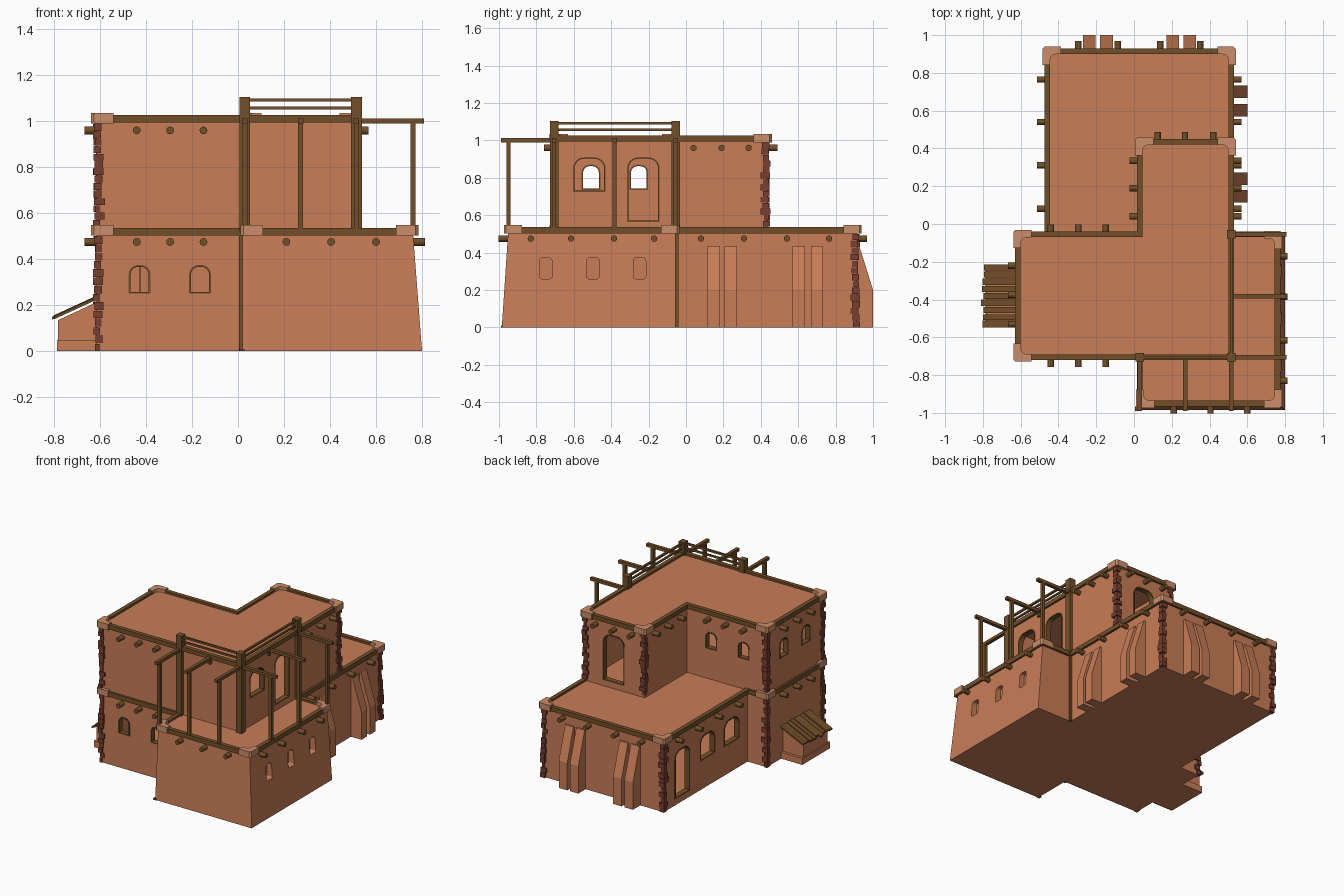
import bpy, bmesh, math, random
from mathutils import Vector

if "Cube" in bpy.data.objects:
    bpy.data.objects.remove(bpy.data.objects["Cube"])

random.seed(4)


def material(name, rgb):
    m = bpy.data.materials.new(name)
    m.diffuse_color = (*rgb, 1)
    m.use_nodes = True
    m.node_tree.nodes["Principled BSDF"].inputs["Base Color"].default_value = m.diffuse_color
    return m


ADOBE = material("adobe", (0.58, 0.205, 0.095))
CAPSTONE = material("pale capstone", (0.60, 0.27, 0.145))
BRICK = material("dark brick", (0.19, 0.05, 0.03))
WOOD = material("brown wood", (0.17, 0.078, 0.022))


def loft(name, rings, mat, closed=False):
    """Skin a list of equal-length point rings; cap the ends unless closed."""
    bm = bmesh.new()
    vs = [[bm.verts.new(p) for p in r] for r in rings]
    n = len(vs[0])
    pairs = list(zip(vs, vs[1:])) + ([(vs[-1], vs[0])] if closed else [])
    for a, b in pairs:
        for i in range(n):
            j = (i + 1) % n
            bm.faces.new((a[i], a[j], b[j], b[i]))
    if not closed:
        bm.faces.new(vs[0][::-1])
        bm.faces.new(vs[-1])
    bmesh.ops.recalc_face_normals(bm, faces=bm.faces)
    me = bpy.data.meshes.new(name)
    bm.to_mesh(me)
    bm.free()
    me.materials.append(mat)
    ob = bpy.data.objects.new(name, me)
    bpy.context.collection.objects.link(ob)
    return ob


def prism(name, poly, z0, z1, mat):
    return loft(name, [[(x, y, z) for x, y in poly] for z in (z0, z1)], mat)


def box(name, x0, x1, y0, y1, z0, z1, mat):
    return prism(name, [(x0, y0), (x1, y0), (x1, y1), (x0, y1)], z0, z1, mat)


def inset(poly, d):
    """Inset a counter-clockwise right-angled polygon."""
    out = []
    for i, p in enumerate(poly):
        p, a, b = Vector(p), Vector(poly[i - 1]), Vector(poly[(i + 1) % len(poly)])
        e, f = (p - a).normalized(), (b - p).normalized()
        out.append((p.x - d * (e.y + f.y), p.y + d * (e.x + f.x)))
    return out


def cut(ob, cutter):
    m = ob.modifiers.new("cut", 'BOOLEAN')
    m.operation, m.solver, m.object = 'DIFFERENCE', 'EXACT', cutter
    bpy.context.view_layer.objects.active = ob
    bpy.ops.object.modifier_apply(modifier=m.name)
    bpy.data.objects.remove(cutter)


def arch(c, z0, z1, w, r, rb=0.0):
    """Opening outline (across, z) with rounded top and optional rounded bottom."""
    pts = []
    for cx, cz, a0, q in ((1, 0, -90, rb), (1, 1, 0, r), (-1, 1, 90, r), (-1, 0, 180, rb)):
        steps = 6 if q else 0
        for k in range(steps + 1):
            a = math.radians(a0 + 90 * k / max(steps, 1))
            x = c + cx * (w / 2 - q)
            z = (z1 - q) if cz else (z0 + q)
            pts.append((x + q * math.cos(a), z + q * math.sin(a)))
    return pts


def on_wall(axis, d, pts):
    return [(d, u, z) if axis == 'x' else (u, d, z) for u, z in pts]


def opening(wall, axis, d, out, c, z0, z1, w, r):
    """Cut an arched opening through a wall at distance d and line it with wood."""
    outer = arch(c, z0, z1, w, r)
    inner = arch(c, z0 + .008, z1 - .008, w - .016, r - .008)
    cut(wall, loft("cutter", [on_wall(axis, d + s, outer) for s in (-.055, .055)], ADOBE))
    a, b = d + out * .003, d - out * .037
    loft("opening_lining", [on_wall(axis, a, outer), on_wall(axis, a, inner),
                            on_wall(axis, b, inner), on_wall(axis, b, outer)], WOOD, True)


# hollow storeys
LOW = [(-.615, -.705), (.515, -.705), (.515, .915), (-.46, .915), (-.46, -.055), (-.615, -.055)]
UP = [(-.615, -.705), (.515, -.705), (.515, .435), (.03, .435), (.03, -.055), (-.615, -.055)]
lower = prism("lower_storey", LOW, 0, .522, ADOBE)
upper = prism("upper_storey", UP, .522, 1.012, ADOBE)
cut(lower, prism("cutter", inset(LOW, .035), .03, .49, ADOBE))
cut(upper, prism("cutter", inset(UP, .035), .545, .98, ADOBE))

# doors and windows
for c in (-.428, -.165):
    opening(lower, 'y', -.705, -1, c, .25, .375, .095, .042)
    opening(upper, 'y', -.055, 1, c, .74, .865, .095, .042)
for c in (-.508, -.252):
    opening(upper, 'x', -.615, -1, c, .735, .87, .10, .042)
opening(upper, 'x', .515, 1, -.517, .725, .91, .175, .06)
opening(upper, 'x', .515, 1, -.228, .565, .91, .175, .06)
opening(upper, 'y', .435, 1, .28, .565, .91, .175, .06)
opening(lower, 'x', -.46, -1, .70, .045, .39, .175, .06)
for c in (.41, .13):
    opening(lower, 'x', -.46, -1, c, .21, .39, .175, .06)

# battered terrace block with niches
terrace = loft("terrace_block", [
    [(.02, -.985, 0), (.80, -.985, 0), (.80, -.055, 0), (.5, -.055, 0), (.5, -.69, 0), (.02, -.69, 0)],
    [(.02, -.95, .522), (.76, -.95, .522), (.76, -.055, .522), (.5, -.055, .522), (.5, -.69, .522), (.02, -.69, .522)]], ADOBE)
for c in (-.75, -.498, -.248):
    cut(terrace, loft("cutter", [on_wall('x', x, arch(c, .26, .375, .066, .02, .012)) for x in (.735, .85)], ADOBE))


# edge beams along the roof lines
def edge_beams(name, path, z0, z1):
    for (x0, y0), (x1, y1) in zip(path, path[1:]):
        box(name, min(x0, x1) - .015, max(x0, x1) + .015,
            min(y0, y1) - .015, max(y0, y1) + .015, z0, z1, WOOD)


edge_beams("upper_edge_beam", UP + UP[:1], .995, 1.027)
edge_beams("lower_edge_beam", [(.515, -.055), (.515, .915), (-.46, .915), (-.46, -.055), (-.615, -.055),
                               (-.615, -.705), (.03, -.705), (.03, -.95), (.76, -.95), (.76, -.055), (.515, -.055)], .503, .536)


# L-shaped capstones, hollowed towards the roof
def cap(x, y, sx, sy, z):
    t, r, n = .04, .03, 5
    pts = [(0, .012), (.012, 0), (.097, 0), (.097, t)]
    for k in range(n + 1):
        a = math.radians(-90 - 90 * k / n)
        pts.append((t + r + r * math.cos(a), t + r + r * math.sin(a)))
    pts += [(t, .097), (0, .097)]
    prism("capstone", [(x + sx * (u - .024), y + sy * (v - .024)) for u, v in pts], z, z + .045, CAPSTONE)


MAIN = [(-.615, -.705, 1, 1), (-.615, -.055, 1, -1)]
BACK = [(-.46, .915, 1, -1), (.515, .915, -1, -1)]
TOP = [(.03, .435, 1, -1), (.515, .435, -1, -1)]
for q in MAIN + BACK + [(.035, -.95, 1, 1), (.76, -.95, -1, 1), (.76, -.06, -1, -1)]:
    cap(*q, .503)
for q in MAIN + TOP:
    cap(*q, .99)


# rough brick quoins at the corners
def quoin(x, y, sx, sy, z0, z1, n=14):
    h = (z1 - z0) / n
    for k in range(n):
        o = random.uniform(.004, .016)
        lx, ly = random.uniform(.012, .03), random.uniform(.012, .03)
        if k % 2:
            lx += .008
        else:
            ly += .008
        xs, ys = sorted((x - sx * o, x + sx * lx)), sorted((y - sy * o, y + sy * ly))
        box("quoin_brick", *xs, *ys, z0 + k * h, z0 + (k + random.uniform(.86, .99)) * h, BRICK)


for q in MAIN + BACK:
    quoin(*q, 0, .503)
for q in MAIN + TOP:
    quoin(*q, .54, .99)


# round roof-beam ends
def vigas(axis, d, out, cs, z):
    for c in cs:
        ring = [(c + .017 * math.cos(k * math.pi / 6), z + .017 * math.sin(k * math.pi / 6)) for k in range(12)]
        loft("roof_beam_end", [on_wall(axis, d - out * .03, ring), on_wall(axis, d + out * .053, ring)], WOOD)


FRONT_X, SIDE_Y, WING_Y = (-.44, -.295, -.15), (-.53, -.375, -.22), (.04, .19, .335)
BLOCK_Y = (.08, .31, .54, .765)
for z in (.475, .96):
    vigas('y', -.705, -1, FRONT_X, z)
    vigas('x', -.615, -1, SIDE_Y, z)
vigas('y', -.055, 1, FRONT_X, .96)
vigas('x', .03, -1, WING_Y, .96)
vigas('x', .515, 1, WING_Y, .96)
vigas('y', .435, 1, (.125, .27, .42), .96)
vigas('x', -.46, -1, BLOCK_Y, .475)
vigas('x', .515, 1, BLOCK_Y, .475)
vigas('y', .915, 1, (-.295, -.085, .14, .35), .475)
vigas('y', -.95, -1, (.21, .405, .60), .475)
vigas('x', .76, 1, (-.83, -.615, -.385, -.17), .475)

# paired buttresses on the back and right walls
BUTT = [(-.01, 0), (.085, 0), (.085, .2), (.012, .435), (-.01, .435)]
for c in (-.237, -.145, .205, .295):
    loft("back_buttress", [[(c + s, .915 + o, z) for o, z in BUTT] for s in (-.034, .034)], ADOBE)
for c in (.148, .24, .603, .70):
    loft("side_buttress", [[(.515 + o, c + s, z) for o, z in BUTT] for s in (-.033, .033)], ADOBE)

# lean-to with plank roof
box("lean_to_base", -.787, -.61, -.54, -.22, 0, .047, ADOBE)
loft("lean_to_body", [[(-.782, y, 0), (-.782, y, .135), (-.61, y, .215), (-.61, y, 0)] for y in (-.52, -.24)], ADOBE)
for k in range(9):
    y = -.547 + k * .0375
    xe, lift = -.812 + random.uniform(0, .022), random.uniform(0, .006)
    za = .235 + (xe + .62) * .47 + lift
    loft("roof_plank", [[(-.61, yy, .226 + lift), (-.61, yy, .238 + lift), (xe, yy, za), (xe, yy, za - .012)]
                        for yy in (y, y + random.uniform(.030, .036))], WOOD)

# tall corner posts, ground posts and handrails
for x, y in ((.03, -.705), (.515, -.705), (.515, -.055)):
    box("tall_post", x - .023, x + .023, y - .023, y + .023, .52, 1.105, WOOD)
box("front_ground_post", .005, .03, -.718, -.69, 0, .52, WOOD)
box("front_corner_post", .006, .030, -.99, -.966, 0, .01, WOOD)
box("side_ground_post", .505, .53, -.065, -.04, 0, .52, WOOD)
for z, t in ((1.092, .007), (1.057, .006)):
    box("front_rail", .03, .515, -.705 - t, -.705 + t, z - t, z + t, WOOD)
    box("side_rail", .515 - t, .515 + t, -.705, -.055, z - t, z + t, WOOD)

# pergola
for x in (.03, .272, .515):
    box("front_pergola_beam", x - .012, x + .012, -.99, -.70, .99, 1.012, WOOD)
    box("front_pergola_post", x - .011, x + .011, -.961, -.939, .52, .99, WOOD)
for y in (-.705, -.382, -.055):
    box("side_pergola_beam", .51, .808, y - .012, y + .012, .99, 1.012, WOOD)
    box("side_pergola_post", .75, .772, y - .011, y + .011, .52, .99, WOOD)
for p, q in (((.272, -.717), (.515, -.705)), ((.515, -.382), (.527, -.37))):
    box("wall_post", p[0] - .011, p[0] + .011, p[1] - .011, p[1] + .011, .96, 1.0, WOOD)
